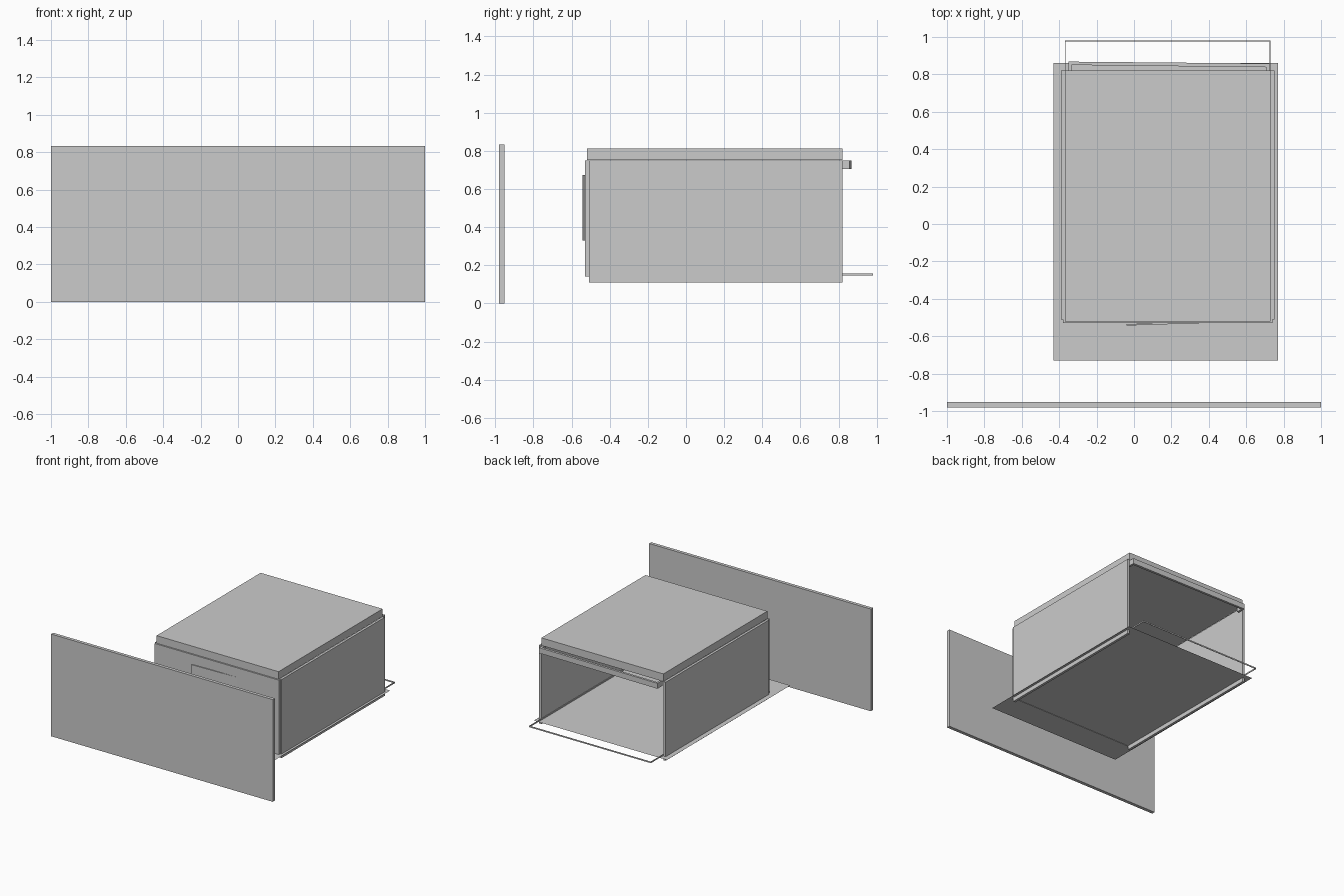
import bpy, bmesh

if "Cube" in bpy.data.objects:
    bpy.data.objects.remove(bpy.data.objects["Cube"])


def mesh_object(name, bm):
    bmesh.ops.recalc_face_normals(bm, faces=bm.faces)
    mesh = bpy.data.meshes.new(name)
    bm.to_mesh(mesh)
    bm.free()
    obj = bpy.data.objects.new(name, mesh)
    bpy.context.collection.objects.link(obj)
    return obj


def prism(name, outline, z0, z1):
    """Extrude an xy outline from z0 up to z1 (flat sheet if equal)."""
    bm = bmesh.new()
    face = bm.faces.new([bm.verts.new((x, y, z0)) for x, y in outline])
    if z1 > z0:
        ext = bmesh.ops.extrude_face_region(bm, geom=[face], use_keep_orig=True)
        top = [v for v in ext["geom"] if isinstance(v, bmesh.types.BMVert)]
        bmesh.ops.translate(bm, vec=(0, 0, z1 - z0), verts=top)
    return mesh_object(name, bm)


def box(name, x0, x1, y0, y1, z0, z1):
    return prism(name, [(x0, y0), (x1, y0), (x1, y1), (x0, y1)], z0, z1)


# Detached drawer front
box("front_panel", -1, 1, -0.98, -0.953, 0, 0.833)

# Drawer walls
for name, x in (("left_wall", -0.39), ("right_wall", 0.73)):
    box(name, x, x + 0.02, -0.51, 0.82, 0.11, 0.75)
box("front_wall", -0.38, 0.74, -0.53, -0.51, 0.14, 0.75)

# Thin floor sheet passing through the walls
box("floor_sheet", -0.43, 0.77, -0.73, 0.86, 0.143, 0.143)

# Raised lid
box("lid", -0.37, 0.73, -0.52, 0.82, 0.751, 0.813)

# Slightly skewed plate on the front wall
prism("front_plate", [(-0.04, -0.543), (0.40, -0.529),
                      (0.40, -0.521), (-0.04, -0.535)], 0.33, 0.673)

# Inner plate against the left wall
box("inner_plate", -0.37, -0.366, -0.25, 0.56, 0.2, 0.70)

# Skewed U rail under the back of the lid
prism("back_rail", [(-0.35, 0.80), (-0.35, 0.868), (0.725, 0.858), (0.725, 0.80),
                    (0.708, 0.80), (0.708, 0.838), (-0.333, 0.85), (-0.333, 0.80)],
      0.705, 0.749)

# Thin sliding frame: four slats around a rectangle
t, x0, x1, y0, y1 = 0.004, -0.369, 0.729, -0.51, 0.98
for name, a, b, c, d in (("frame_left", x0, x0 + t, y0, y1),
                         ("frame_right", x1 - t, x1, y0, y1),
                         ("frame_front", x0 + t, x1 - t, y0, y0 + t),
                         ("frame_back", x0 + t, x1 - t, y1 - t, y1)):
    box(name, a, b, c, d, 0.146, 0.157)
